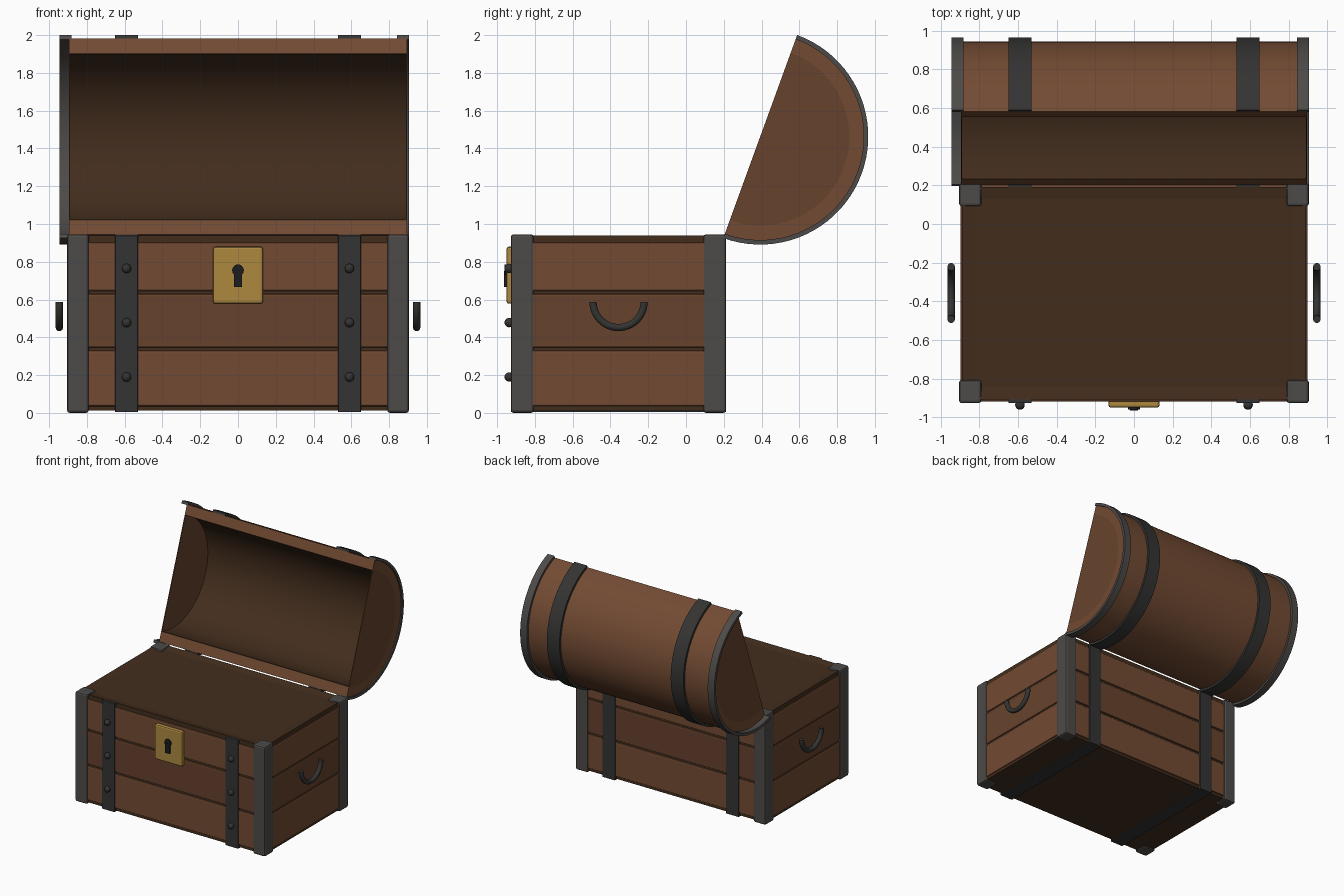
import bpy, bmesh, math
from mathutils import Matrix

if "Cube" in bpy.data.objects:
    bpy.data.objects.remove(bpy.data.objects["Cube"])


def mat(name, r, g, b):
    m = bpy.data.materials.new(name)
    m.diffuse_color = (r, g, b, 1)
    m.use_nodes = True
    m.node_tree.nodes["Principled BSDF"].inputs["Base Color"].default_value = m.diffuse_color
    return m


WOOD = mat("wood", 0.17, 0.07, 0.033)
WOOD2 = mat("wood_mid", 0.135, 0.055, 0.026)
DARK = mat("dark_wood", 0.055, 0.026, 0.012)
IRON = mat("iron", 0.075, 0.07, 0.065)
STRAP = mat("dark_iron", 0.035, 0.034, 0.033)
BRASS = mat("brass", 0.42, 0.25, 0.05)
BLACK = mat("black", 0.012, 0.012, 0.012)


def finish(name, bm, material, bevel=0):
    bmesh.ops.recalc_face_normals(bm, faces=bm.faces)
    me = bpy.data.meshes.new(name)
    bm.to_mesh(me)
    bm.free()
    ob = bpy.data.objects.new(name, me)
    bpy.context.collection.objects.link(ob)
    me.materials.append(material)
    if bevel:
        b = ob.modifiers.new("bevel", 'BEVEL')
        b.width, b.segments = bevel, 2
    return ob


def smooth(ob, angle=35):
    bpy.ops.object.select_all(action='DESELECT')
    ob.select_set(True)
    bpy.context.view_layer.objects.active = ob
    bpy.ops.object.shade_smooth_by_angle(angle=math.radians(angle))
    return ob


def box(name, x, y, z, material, bevel=0):
    """Box from (min, max) ranges."""
    bm = bmesh.new()
    bmesh.ops.create_cube(bm, size=1)
    for v in bm.verts:
        for i, (lo, hi) in enumerate((x, y, z)):
            v.co[i] = lo if v.co[i] < 0 else hi
    return finish(name, bm, material, bevel)


X, Y0, Y1 = 0.905, -0.927, 0.212      # outer base limits
TOP = 0.945

# core with a shallow recessed top panel
core = box("chest_core", (-0.89, 0.89), (Y0 + 0.02, Y1 - 0.02), (0.012, TOP - 0.005), DARK)
bm = bmesh.new()
bm.from_mesh(core.data)
top = [f for f in bm.faces if f.normal.z > 0.9]
bmesh.ops.inset_region(bm, faces=top, thickness=0.09)
for v in top[0].verts:
    v.co.z -= 0.012
bm.to_mesh(core.data)
bm.free()

# planks on all four sides
for i, (z0, z1) in enumerate(((0.035, 0.33), (0.345, 0.63), (0.645, 0.903))):
    m = WOOD2 if i == 1 else WOOD
    box(f"front_plank_{i}", (-0.8, 0.8), (Y0 + 0.008, Y0 + 0.05), (z0, z1), m, 0.01)
    box(f"back_plank_{i}", (-0.8, 0.8), (Y1 - 0.05, Y1 - 0.008), (z0, z1), m, 0.01)
    for s, n in ((-1, "left"), (1, "right")):
        box(f"{n}_plank_{i}", sorted((s * 0.85, s * 0.898)), (-0.82, 0.11), (z0, z1), m, 0.01)

for s, n in ((-1, "left"), (1, "right")):
    # corner posts
    xs = sorted((s * 0.79, s * X))
    box(f"front_{n}_post", xs, (Y0, Y0 + 0.12), (0, TOP), IRON, 0.014)
    box(f"back_{n}_post", xs, (Y1 - 0.12, Y1), (0, TOP), IRON, 0.014)

    # straps on front, bottom and back
    xs = sorted((s * 0.53, s * 0.65))
    box(f"front_{n}_strap", xs, (Y0, Y0 + 0.03), (0.004, 0.938), STRAP, 0.003)
    box(f"back_{n}_strap", xs, (Y1 - 0.03, Y1), (0.004, 0.938), STRAP, 0.003)
    box(f"bottom_{n}_strap", xs, (Y0 + 0.01, Y1 - 0.01), (0.004, 0.03), STRAP)

    # rivets
    for i, z in enumerate((0.19, 0.478, 0.765)):
        bm = bmesh.new()
        bmesh.ops.create_uvsphere(bm, u_segments=16, v_segments=10, radius=0.025,
                                  matrix=Matrix.Translation((s * 0.59, Y0 - 0.009, z)))
        smooth(finish(f"{n}_rivet_{i}", bm, STRAP))

    # side handle: lower half of a ring
    cu = bpy.data.curves.new(f"{n}_handle", 'CURVE')
    cu.dimensions, cu.bevel_depth, cu.bevel_resolution, cu.use_fill_caps = '3D', 0.02, 3, True
    sp = cu.splines.new('POLY')
    sp.points.add(24)
    for k, p in enumerate(sp.points):
        a = math.pi * (1 + k / 24)
        p.co = (s * 0.946, -0.357 + 0.135 * math.cos(a), 0.587 + 0.135 * math.sin(a), 1)
    cu.materials.append(STRAP)
    bpy.context.collection.objects.link(bpy.data.objects.new(f"{n}_handle", cu))

# lock plate and keyhole
box("lock_plate", (-0.132, 0.132), (-0.95, -0.91), (0.578, 0.88), BRASS, 0.012)
bm = bmesh.new()
bmesh.ops.create_cone(bm, cap_ends=True, segments=24, radius1=0.031, radius2=0.031, depth=0.03,
                      matrix=Matrix.Translation((0, -0.945, 0.755)) @ Matrix.Rotation(math.pi / 2, 4, 'X'))
smooth(finish("keyhole_round", bm, BLACK))
box("keyhole_slot", (-0.02, 0.02), (-0.964, -0.93), (0.667, 0.75), BLACK)

# open lid: half-round pieces about a tilted axis
CY, CZ, N = 0.393, 1.463, 40


def arc(r):
    return [(CY + r * math.cos(a), CZ + r * math.sin(a))
            for a in (math.radians(70 - 180 * k / N) for k in range(N + 1))]


def half_round(name, r0, r1, x0, x1, material):
    """Half ring between r0 and r1, or a half disc when r0 is 0."""
    pts = arc(r1) + (arc(r0)[::-1] if r0 else [])
    bm = bmesh.new()
    ends = [[bm.verts.new((x, y, z)) for y, z in pts] for x in (x0, x1)]
    n = len(pts)
    for i in range(n):
        j = (i + 1) % n
        bm.faces.new((ends[0][i], ends[0][j], ends[1][j], ends[1][i]))
    for e in ends:
        if r0:
            for i in range(N):
                bm.faces.new((e[i], e[i + 1], e[n - 2 - i], e[n - 1 - i]))
        else:
            bm.faces.new(e)
    return smooth(finish(name, bm, material))


half_round("lid_shell", 0.472, 0.552, -0.895, 0.895, WOOD)
half_round("lid_lining", 0.466, 0.472, -0.89, 0.89, DARK)
for s, n in ((-1, "left"), (1, "right")):
    half_round(f"lid_{n}_end", 0, 0.472, *sorted((s * 0.889, s * 0.895)), WOOD2)
    half_round(f"lid_{n}_strap", 0.548, 0.572, *sorted((s * 0.53, s * 0.65)), STRAP)
half_round("lid_left_rim", 0.548, 0.572, -0.945, -0.882, IRON)
half_round("lid_right_rim", 0.548, 0.572, 0.842, 0.905, IRON)
